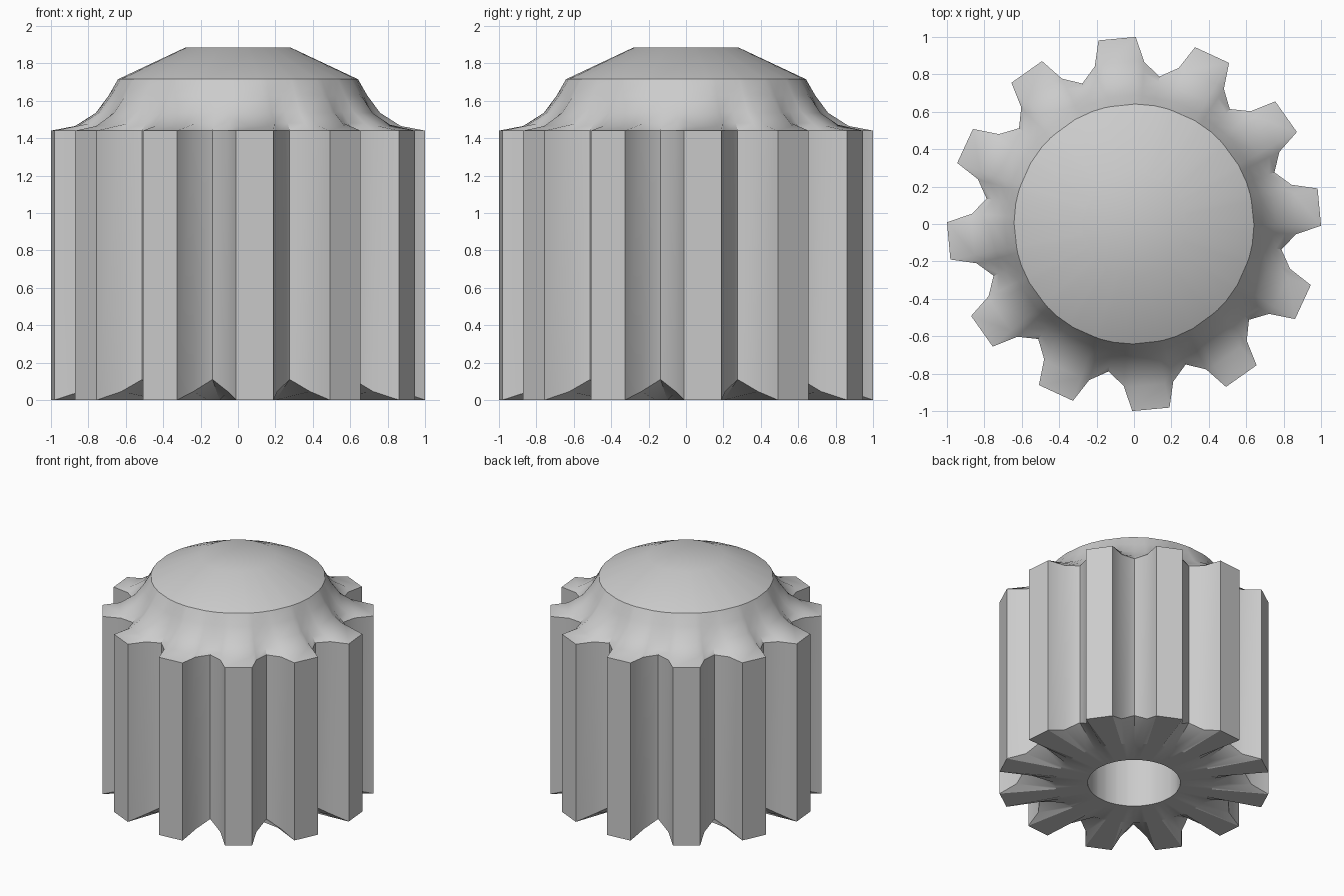
import bpy, bmesh
from math import radians, cos, sin

cube = bpy.data.objects.get("Cube")
if cube:
    bpy.data.objects.remove(cube)

TEETH = 12
TWIST = 5.2      # direction of the first tooth, degrees
OFFSETS = [-8.8, -5.75, 5.75, 8.8, 15]   # flank, tip, tip, flank, valley


def toothed(tip, flank, valley, z_tip, z_flank, z_valley):
    """Ring of points that follows the tooth outline."""
    radii = [flank, tip, tip, flank, valley]
    heights = [z_flank, z_tip, z_tip, z_flank, z_valley]
    ring = []
    for t in range(TEETH):
        for off, r, z in zip(OFFSETS, radii, heights):
            a = radians(TWIST + t * 360 / TEETH + off)
            ring.append((r * cos(a), r * sin(a), z))
    return ring


def round_ring(radius, z, faceted=False):
    """Circle, or a 24-sided polygon, with the same point count."""
    ring = []
    for t in range(TEETH):
        for off in OFFSETS:
            deg = TWIST + t * 360 / TEETH + off
            r = radius
            if faceted:
                r *= cos(radians(7.5)) / cos(radians((deg - 2.4) % 15 - 7.5))
            a = radians(deg)
            ring.append((r * cos(a), r * sin(a), z))
    return ring


def loft(name, rings, material):
    """Skin the rings in order and cap both ends."""
    bm = bmesh.new()
    loops = [[bm.verts.new(p) for p in ring] for ring in rings]
    n = len(loops[0])
    for low, high in zip(loops, loops[1:]):
        for i in range(n):
            j = (i + 1) % n
            bm.faces.new((low[i], low[j], high[j], high[i]))
    bm.faces.new(loops[0])
    bm.faces.new(loops[-1])
    bmesh.ops.recalc_face_normals(bm, faces=bm.faces)
    mesh = bpy.data.meshes.new(name)
    bm.to_mesh(mesh)
    bm.free()
    obj = bpy.data.objects.new(name, mesh)
    bpy.context.collection.objects.link(obj)
    mesh.materials.append(material)
    bpy.ops.object.select_all(action='DESELECT')
    obj.select_set(True)
    bpy.context.view_layer.objects.active = obj
    bpy.ops.object.shade_smooth_by_angle(angle=radians(33))
    return obj


grey = bpy.data.materials.new("plain_grey")
grey.use_nodes = True
grey.diffuse_color = (0.6, 0.6, 0.6, 1)
grey.node_tree.nodes["Principled BSDF"].inputs["Base Color"].default_value = (0.6, 0.6, 0.6, 1)

loft("toothed_knob", [
    # blind bore and flat underside
    round_ring(0.34, 1.4),
    round_ring(0.34, 0),
    round_ring(0.58, 0),
    # toothed wall, notched between the teeth at the bottom
    toothed(1.0, 0.868, 0.8, 0, 0.045, 0.11),
    toothed(1.0, 0.868, 0.8, 1.44, 1.44, 1.44),
    # concave shoulder blending the teeth into the crown
    toothed(0.87, 0.81, 0.77, 1.465, 1.48, 1.48),
    toothed(0.76, 0.74, 0.725, 1.535, 1.54, 1.54),
    toothed(0.69, 0.685, 0.68, 1.63, 1.63, 1.63),
    # shallow crown with a flat top
    round_ring(0.645, 1.715, faceted=True),
    round_ring(0.28, 1.885),
], grey)
